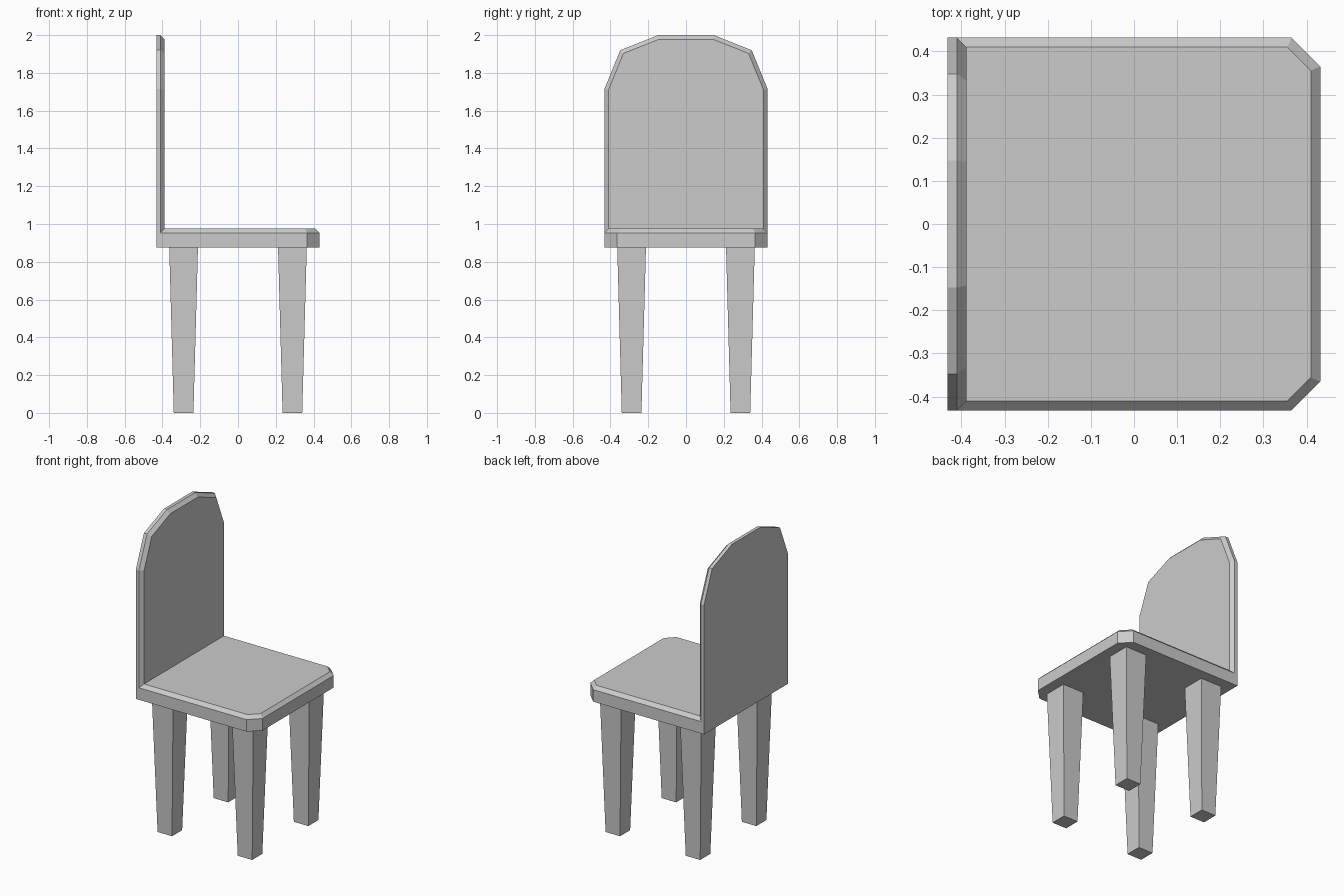
import bpy, bmesh
from math import pi, sqrt
from mathutils import Matrix, Vector

if "Cube" in bpy.data.objects:
    bpy.data.objects.remove(bpy.data.objects["Cube"])

CH = 0.022  # chamfer width


def make_object(name, bm):
    bmesh.ops.recalc_face_normals(bm, faces=bm.faces)
    mesh = bpy.data.meshes.new(name)
    bm.to_mesh(mesh)
    bm.free()
    obj = bpy.data.objects.new(name, mesh)
    bpy.context.collection.objects.link(obj)
    return obj


def chamfered_slab(name, outline, thickness, matrix):
    """Extrude a 2D outline along local z and chamfer the rim of its far face."""
    bm = bmesh.new()
    base = bm.faces.new([bm.verts.new((u, v, 0)) for u, v in outline])
    ext = bmesh.ops.extrude_face_region(bm, geom=[base], use_keep_orig=True)["geom"]
    cap = next(g for g in ext if isinstance(g, bmesh.types.BMFace))
    bmesh.ops.translate(bm, verts=cap.verts, vec=(0, 0, thickness - CH))
    bmesh.ops.recalc_face_normals(bm, faces=bm.faces)
    bmesh.ops.inset_region(bm, faces=[cap], thickness=CH, depth=0, use_even_offset=True)
    bmesh.ops.translate(bm, verts=cap.verts, vec=(0, 0, CH))
    bm.transform(matrix)
    return make_object(name, bm)


W, BOTTOM = 0.432, 0.875

# Seat with two clipped corners on the open side
seat = [(CH - W, -W), (0.365, -W), (W, -0.365), (W, 0.365), (0.365, W), (CH - W, W)]
chamfered_slab("seat", seat, 0.1, Matrix.Translation((0, 0, BOTTOM)))

# Backrest with a faceted arched top
half = [(W, BOTTOM), (W, 1.715), (0.348, 1.92), (0.147, 2.0)]
arch = half + [(-y, z) for y, z in reversed(half)]
to_yz = Matrix(((0, 0, 1, -W), (1, 0, 0, 0), (0, 1, 0, 0), (0, 0, 0, 1)))
chamfered_slab("backrest", arch, 2 * CH, to_yz)

# Four square tapered legs
for sx, xname in ((-1, "back"), (1, "front")):
    for sy, yname in ((-1, "right"), (1, "left")):
        bm = bmesh.new()
        bmesh.ops.create_cone(bm, cap_ends=True, segments=4, depth=BOTTOM,
                              radius1=0.052 * sqrt(2), radius2=0.076 * sqrt(2))
        bm.transform(Matrix.Translation((sx * 0.288, sy * 0.288, BOTTOM / 2))
                     @ Matrix.Rotation(pi / 4, 4, "Z"))
        make_object(f"{xname}_{yname}_leg", bm)
